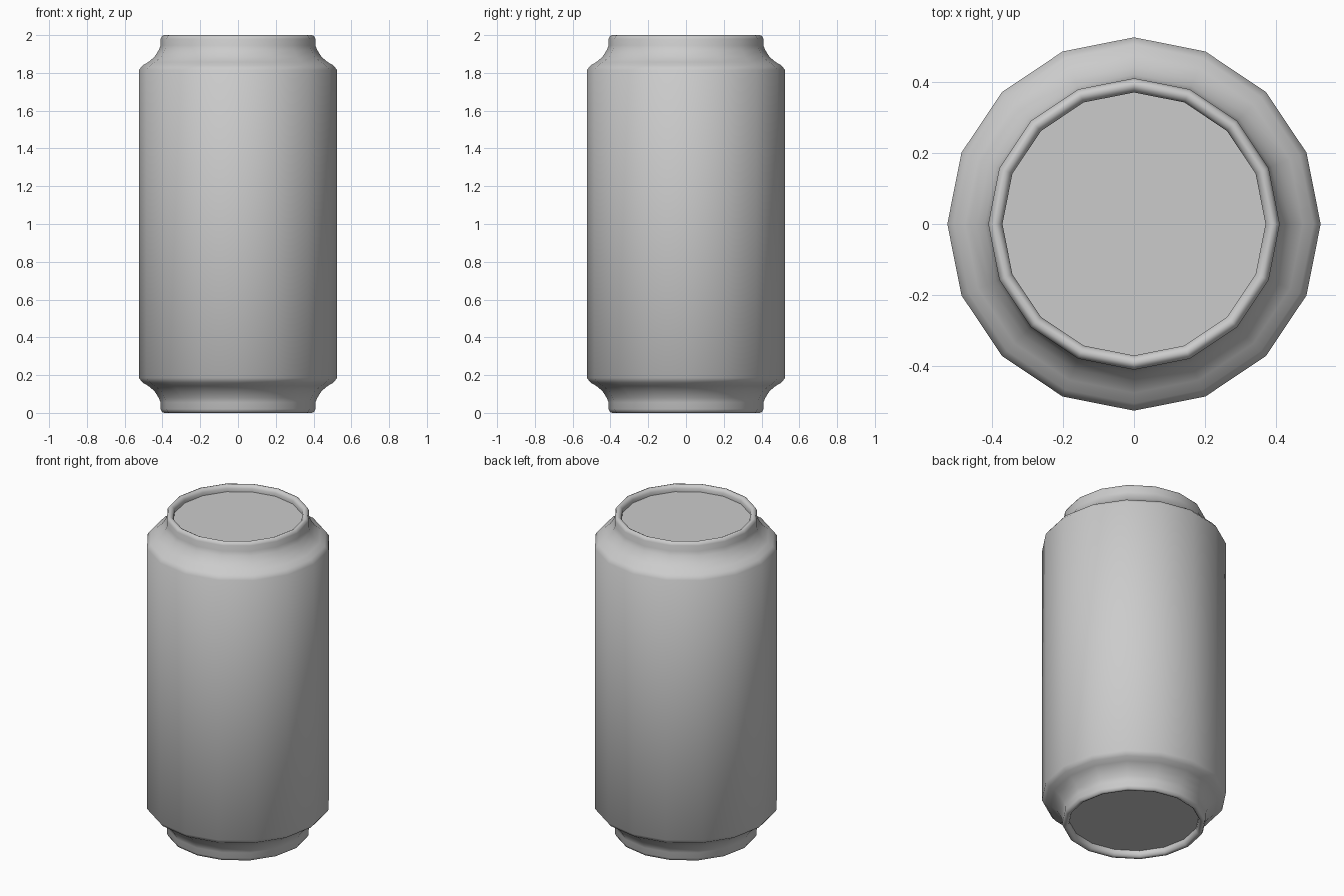
import bpy, bmesh, math

if "Cube" in bpy.data.objects:
    bpy.data.objects.remove(bpy.data.objects["Cube"])

SIDES = 16

# Upper half of the can profile (radius, height), from body edge to lid
half = [(0.525, 1.815), (0.505, 1.84), (0.475, 1.857), (0.442, 1.885),
        (0.42, 1.92), (0.41, 1.945), (0.41, 1.98), (0.402, 1.996), (0.39, 2.0),
        (0.378, 1.994), (0.37, 1.98), (0.37, 1.96)]
# Bottom end mirrors the top end
profile = [(r, 2 - z) for r, z in reversed(half)] + half

# Lathe the profile with a vertex on each axis
bm = bmesh.new()
rings = []
for r, z in profile:
    rings.append([bm.verts.new((r * math.cos(2 * math.pi * i / SIDES),
                                r * math.sin(2 * math.pi * i / SIDES), z))
                  for i in range(SIDES)])
for a, b in zip(rings, rings[1:]):
    for i in range(SIDES):
        j = (i + 1) % SIDES
        bm.faces.new((a[i], a[j], b[j], b[i]))

# Recessed flat base and lid
bm.faces.new(list(reversed(rings[0])))
bm.faces.new(rings[-1])

mesh = bpy.data.meshes.new("can_body")
bm.to_mesh(mesh)
bm.free()
can = bpy.data.objects.new("can_body", mesh)
bpy.context.collection.objects.link(can)

# Smooth sides, crisp lid edges
bpy.context.view_layer.objects.active = can
can.select_set(True)
bpy.ops.object.shade_smooth_by_angle(angle=math.radians(50))
